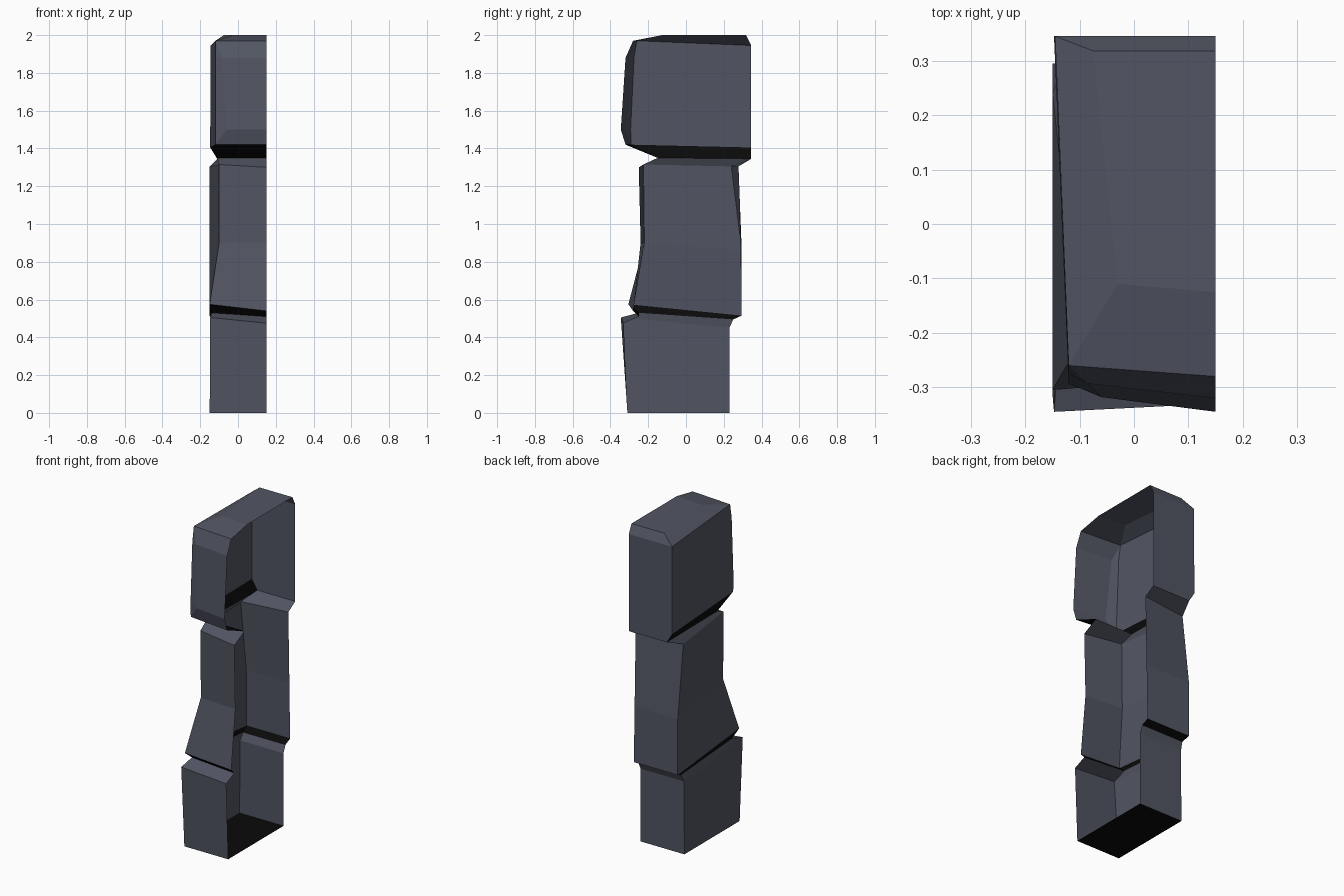
import bpy, bmesh

if "Cube" in bpy.data.objects:
    bpy.data.objects.remove(bpy.data.objects["Cube"])


def material(name, colour):
    m = bpy.data.materials.new(name)
    m.diffuse_color = (*colour, 1)
    m.use_nodes = True
    m.node_tree.nodes["Principled BSDF"].inputs["Base Color"].default_value = m.diffuse_color
    return m


# slate stone, with black undersides
stone = material("slate_grey", (0.084, 0.092, 0.123))
black = material("underside_black", (0.003, 0.003, 0.003))

OPEN_X = 0.15  # the pillar is a shell, open on this side


def ring(bm, front_z, back_z, tilt, front_y, ax, ay, bx, by, cx, cy, back_y):
    """Open loop: front edge, chamfered front corner, back corner, back edge."""
    pts = [(OPEN_X, front_y, front_z - tilt), (ax, ay, front_z), (bx, by, front_z),
           (cx, cy, back_z), (OPEN_X, back_y, back_z)]
    return [bm.verts.new(p) for p in pts]


def shell(name, rows, floor=False, roof=False):
    bm = bmesh.new()
    rings = [ring(bm, *r) for r in rows]
    for level, (lo, hi) in enumerate(zip(rings, rings[1:])):
        for i in range(4):
            f = bm.faces.new((lo[i], hi[i], hi[i + 1], lo[i + 1]))
            # lowest band of a raised stone is its black underside
            flat_back = name == "top_stone" and i == 3
            f.material_index = int(level == 0 and not floor and not flat_back)
    if floor:
        bm.faces.new(rings[0]).material_index = 1
    if roof:
        bm.faces.new(rings[-1][::-1])
    bmesh.ops.remove_doubles(bm, verts=bm.verts[:], dist=0.0005)
    me = bpy.data.meshes.new(name)
    bm.to_mesh(me)
    bm.free()
    me.materials.append(stone)
    me.materials.append(black)
    bpy.context.collection.objects.link(bpy.data.objects.new(name, me))


# grooves shared by neighbouring stones
low_groove = (.53, .495, .02, -.25, -.14, -.25, -.14, -.25, -.14, .25, .25)
high_groove = (1.35, 1.345, 0, -.15, -.11, -.15, -.11, -.15, -.11, .345, .345)

# bottom stone
shell("bottom_stone", [
    (0, 0, 0, -.31, -.15, -.31, -.15, -.31, -.15, .23, .23),
    (.505, .45, .03, -.33, -.147, -.345, -.147, -.345, -.147, .23, .23),
    low_groove], floor=True)

# middle stone with narrow waist, side wall slanting in toward the front
shell("middle_stone", [
    low_groove,
    (.575, .515, .035, -.28, -.15, -.305, -.15, -.305, -.15, .295, .295),
    (.90, .86, 0, -.24, -.10, -.22, -.10, -.22, -.15, .295, .288),
    (1.315, 1.305, .015, -.25, -.10, -.225, -.10, -.225, -.15, .24, .278),
    high_groove])

# top stone with bevelled front and crown
shell("top_stone", [
    high_groove,
    (1.42, 1.405, 0, -.32, -.12, -.29, -.12, -.29, -.147, .345, .345),
    (1.50, 1.50, 0, -.345, -.06, -.318, -.12, -.293, -.147, .345, .345),
    (1.88, 1.86, 0, -.32, -.085, -.293, -.12, -.275, -.145, .345, .345),
    (1.97, 1.945, 0, -.28, -.12, -.26, -.12, -.26, -.145, .345, .345),
    (2.0, 2.0, 0, -.125, -.03, -.11, -.03, -.11, -.075, .318, .318)], roof=True)
